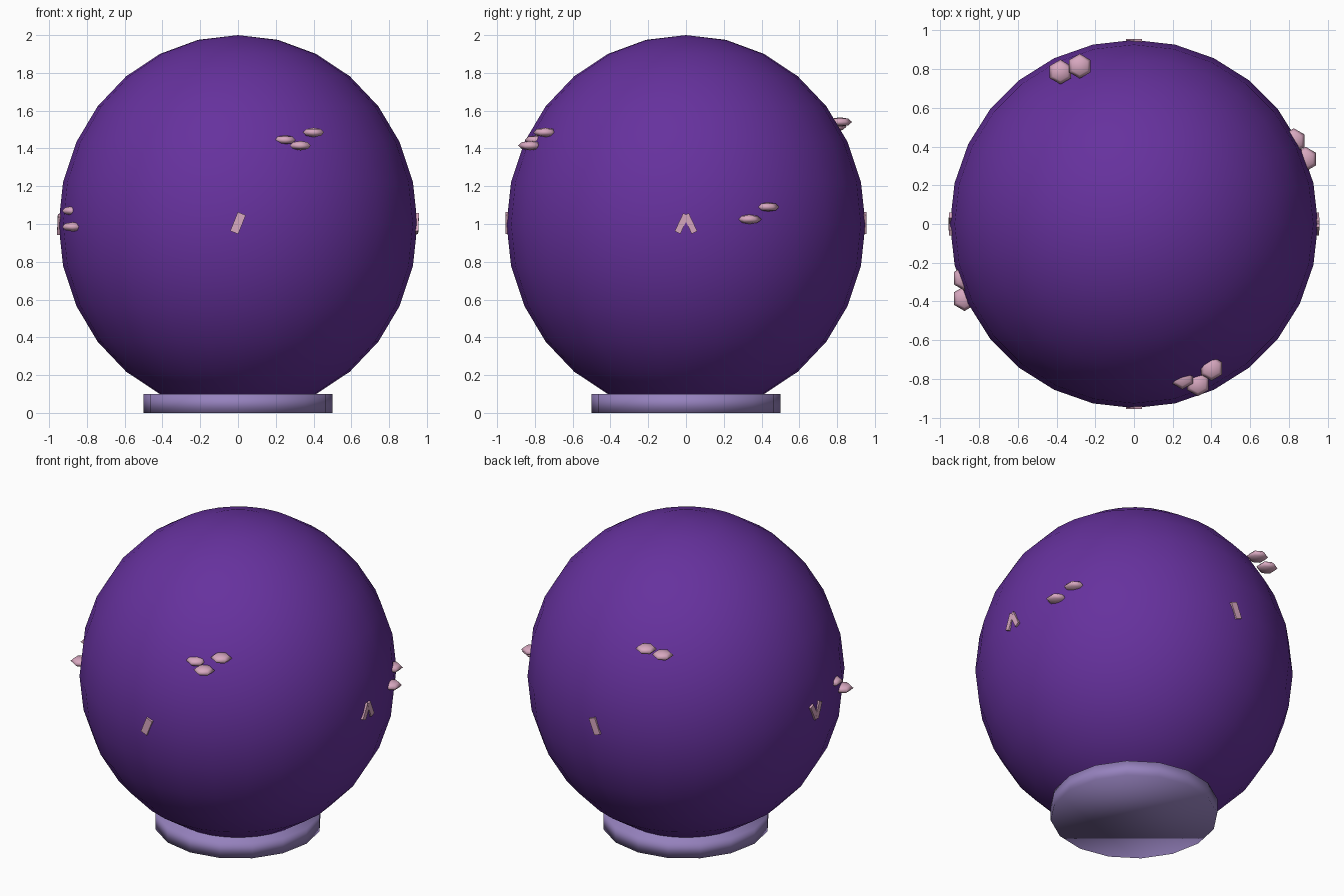
import bpy, bmesh
from mathutils import Matrix, Vector

cube = bpy.data.objects.get("Cube")
if cube:
    bpy.data.objects.remove(cube, do_unlink=True)


def material(name, rgb):
    m = bpy.data.materials.new(name)
    m.use_nodes = True
    m.diffuse_color = (*rgb, 1)
    m.node_tree.nodes["Principled BSDF"].inputs["Base Color"].default_value = (*rgb, 1)
    return m


purple = material("deep_purple", (0.133, 0.031, 0.34))
lavender = material("lavender", (0.305, 0.223, 0.515))
pink = material("dusty_pink", (0.686, 0.392, 0.527))


def make(name, bm, mat, smooth=True):
    mesh = bpy.data.meshes.new(name)
    for f in bm.faces:
        f.smooth = smooth
    bm.to_mesh(mesh)
    bm.free()
    mesh.materials.append(mat)
    obj = bpy.data.objects.new(name, mesh)
    bpy.context.collection.objects.link(obj)
    return obj


def ellipsoid(name, centre, size, segments, rings, mat):
    bm = bmesh.new()
    bmesh.ops.create_uvsphere(bm, u_segments=segments, v_segments=rings, radius=1)
    bmesh.ops.scale(bm, vec=size, verts=bm.verts)
    bmesh.ops.translate(bm, vec=centre, verts=bm.verts)
    return make(name, bm, mat)


# Main globe, slightly taller than wide
ellipsoid("globe", (0, 0, 1), (0.95, 0.95, 1), 28, 14, purple)

# Round foot
bm = bmesh.new()
bmesh.ops.create_cone(bm, cap_ends=True, segments=16, radius1=0.5, radius2=0.5, depth=0.1,
                      matrix=Matrix.Translation((0, 0, 0.05)))
make("foot", bm, lavender)

# Clusters of flattened six-sided petals
clusters = {
    "front": [(0.40, -0.745, 1.485), (0.33, -0.825, 1.415), (0.25, -0.79, 1.445)],
    "back": [(-0.38, 0.785, 1.515), (-0.28, 0.815, 1.54)],
    "left": [(0.885, 0.335, 1.025), (0.825, 0.43, 1.09)],
    "right": [(-0.875, -0.385, 0.985), (-0.875, -0.28, 1.07)],
}
for side, centres in clusters.items():
    for i, c in enumerate(centres):
        ellipsoid(f"{side}_petal_{i + 1}", c, (0.064, 0.064, 0.025), 6, 4, pink)


def bar(bm, a, b, width):
    """Small block running from a to b, its depth along the outward direction."""
    a, b = Vector(a), Vector(b)
    along = (b - a).normalized()
    out = Vector((1, 0, 0)) if abs(a.x) > abs(a.y) else Vector((0, 1, 0))
    rot = Matrix((along, out, along.cross(out))).transposed().to_4x4()
    size = Matrix.Diagonal(((b - a).length, 0.04, width, 1))
    bmesh.ops.create_cube(bm, size=1, matrix=Matrix.Translation((a + b) / 2) @ rot @ size)


# Chevron marks on the two sides, pointing up on one and down on the other
for name, s in (("left_mark", 1), ("right_mark", -1)):
    bm = bmesh.new()
    for y in (-0.045, 0.045):
        bar(bm, (s * 0.938, 0, 1 + s * 0.05), (s * 0.934, y, 1 - s * 0.045), 0.033)
    make(name, bm, pink, False)

# Slanted marks on the front and back
for name, s in (("front_mark", -1), ("back_mark", 1)):
    bm = bmesh.new()
    bar(bm, (-0.02, s * 0.935, 0.955), (0.02, s * 0.935, 1.055), 0.045)
    make(name, bm, pink, False)
